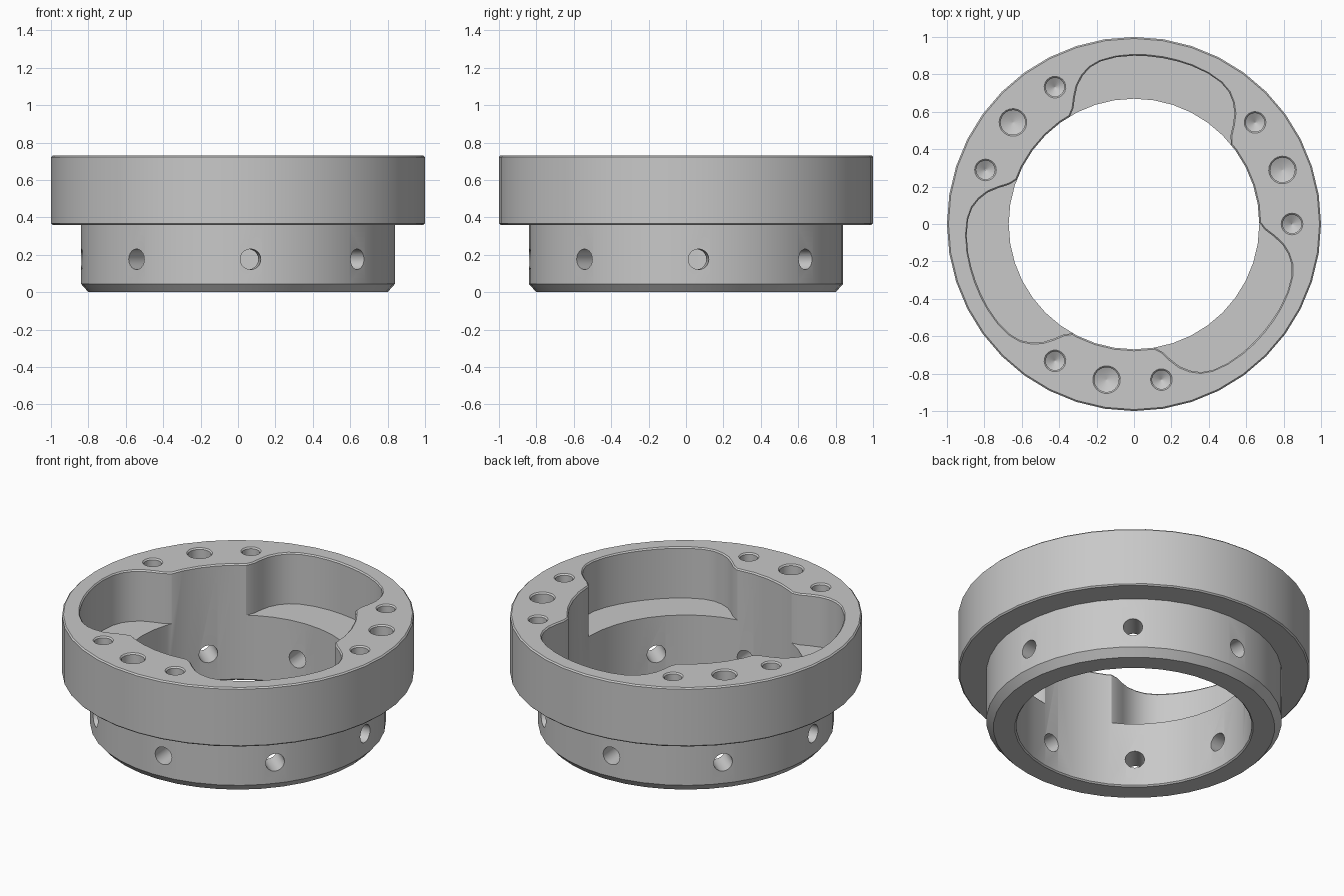
import bpy, bmesh
from math import radians, cos, sin
from mathutils import Matrix, Vector

if "Cube" in bpy.data.objects:
    bpy.data.objects.remove(bpy.data.objects["Cube"])

TOP, LIP, SIDES = 0.73, 0.008, 40

grey = bpy.data.materials.new("plain grey")
grey.use_nodes = True
colour = (0.58, 0.58, 0.58, 1)
grey.diffuse_color = colour
grey.node_tree.nodes["Principled BSDF"].inputs["Base Color"].default_value = colour


def make_object(name, bm):
    bmesh.ops.recalc_face_normals(bm, faces=bm.faces)
    mesh = bpy.data.meshes.new(name)
    bm.to_mesh(mesh)
    bm.free()
    mesh.materials.append(grey)
    obj = bpy.data.objects.new(name, mesh)
    bpy.context.collection.objects.link(obj)
    return obj


def bridge(bm, a, b):
    for i in range(len(a)):
        j = (i + 1) % len(a)
        bm.faces.new((a[i], a[j], b[j], b[i]))


def lathe(bm, profile, sides, matrix=Matrix(), closed=False):
    """Turn (radius, height) points about z; capped unless the profile is closed."""
    rings = [[bm.verts.new(matrix @ Vector((r * cos(radians(360 * k / sides)),
                                            r * sin(radians(360 * k / sides)), z)))
              for k in range(sides)] for r, z in profile]
    for a, b in zip(rings, rings[1:]):
        bridge(bm, a, b)
    if closed:
        bridge(bm, rings[-1], rings[0])
    else:
        bm.faces.new(rings[0])
        bm.faces.new(rings[-1])


# Stepped collar, turned from one closed section
bm = bmesh.new()
lathe(bm, [(0.67, LIP), (0.67 + LIP, 0), (0.80, 0), (0.84, 0.045), (0.84, 0.36),
           (1 - LIP, 0.36), (1, 0.36 + LIP), (1, TOP - LIP), (1 - LIP, TOP),
           (0.67 + LIP, TOP), (0.67, TOP - LIP)], SIDES, closed=True)
collar = make_object("collar", bm)

cut = bmesh.new()

# Three rounded pockets: half outline as (radius, degrees from the centre line)
half = [(0.655, 43), (0.672, 40.5), (0.70, 37.5), (0.75, 34.9), (0.80, 32.2),
        (0.84, 29), (0.87, 25.6), (0.888, 21.5), (0.897, 16), (0.9, 10), (0.9, 5), (0.9, 0)]
outline = [(0.5, 43)] + half + [(r, -a) for r, a in half[-2::-1]] + [(0.5, -43)]
for centre in (80, 200, 320):
    points = [Vector((r * cos(radians(centre + a)), r * sin(radians(centre + a)), 0))
              for r, a in outline]
    middle = Vector((cos(radians(centre)), sin(radians(centre)), 0)) * 0.7
    rings = []
    for z, grow in ((0.41, 0), (TOP - LIP, 0), (TOP + LIP, 2 * LIP)):
        rings.append([cut.verts.new(p + (p - middle).normalized() * grow + Vector((0, 0, z)))
                      for p in points])
    bridge(cut, rings[0], rings[1])
    bridge(cut, rings[1], rings[2])
    cut.faces.new(rings[0])
    cut.faces.new(rings[2])


# Drilled holes in the top face, each with a conical bottom
def top_hole(angle, radius):
    place = Matrix.Rotation(radians(angle), 4, 'Z') @ Matrix.Translation((0.845, 0, 0))
    lathe(cut, [(0.002, 0.45), (radius, 0.48), (radius, TOP - LIP),
                (radius + 2 * LIP, TOP + LIP)], 20, place)


for angle in (20, 140, 260):
    top_hole(angle, 0.066)
    top_hole(angle - 20, 0.05)
    top_hole(angle + 20, 0.05)

# Eight radial holes through the lower sleeve
for k in range(8):
    place = (Matrix.Rotation(radians(4.6 + 45 * k), 4, 'Z')
             @ Matrix.Translation((0, 0, 0.176)) @ Matrix.Rotation(radians(90), 4, 'Y'))
    lathe(cut, [(0.055, 0.58), (0.055, 0.95)], 20, place)

cutter = make_object("hole_cutter", cut)
cutter.hide_render = True

# Cut the collar, then drop the cutter
mod = collar.modifiers.new("holes", 'BOOLEAN')
mod.operation = 'DIFFERENCE'
mod.solver = 'EXACT'
mod.object = cutter
bpy.ops.object.select_all(action='DESELECT')
collar.select_set(True)
bpy.context.view_layer.objects.active = collar
bpy.ops.object.modifier_apply(modifier=mod.name)
bpy.data.objects.remove(cutter)
bpy.ops.object.shade_smooth_by_angle(angle=radians(30))
